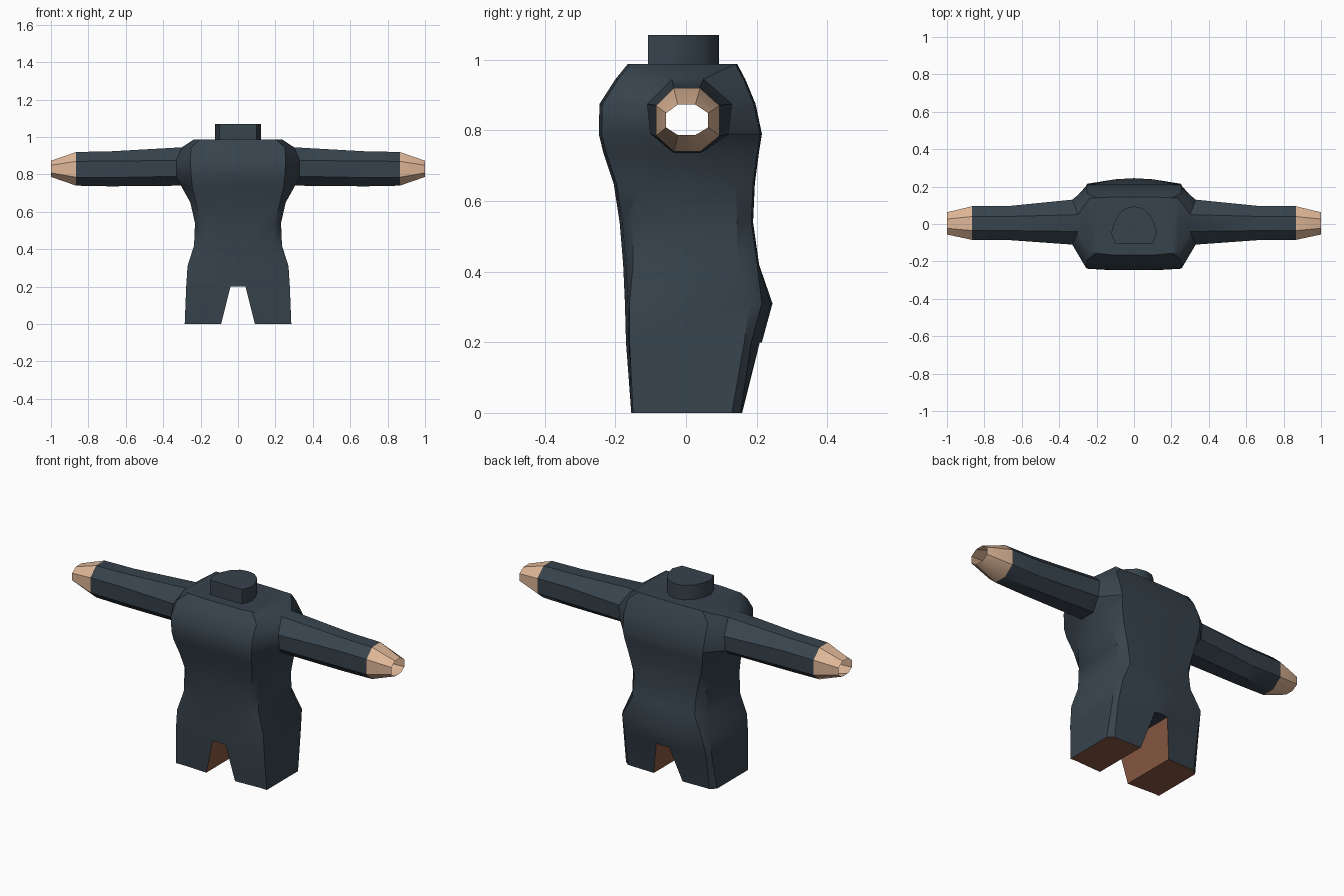
import bpy, bmesh, math

if "Cube" in bpy.data.objects:
    bpy.data.objects.remove(bpy.data.objects["Cube"])


def material(name, rgb):
    m = bpy.data.materials.new(name)
    m.diffuse_color = (*rgb, 1)
    m.use_nodes = True
    m.node_tree.nodes["Principled BSDF"].inputs["Base Color"].default_value = m.diffuse_color
    return m


cloth = material("slate_cloth", (0.038, 0.056, 0.073))
skin = material("tan_skin", (0.73, 0.47, 0.31))
lining = material("brown_lining", (0.26, 0.105, 0.06))


def finish(bm, name, mats, angle, mirrored=False):
    bmesh.ops.recalc_face_normals(bm, faces=bm.faces[:])
    me = bpy.data.meshes.new(name)
    bm.to_mesh(me)
    bm.free()
    for m in mats:
        me.materials.append(m)
    ob = bpy.data.objects.new(name, me)
    bpy.context.collection.objects.link(ob)
    bpy.context.view_layer.objects.active = ob
    ob.select_set(True)
    if mirrored:
        mod = ob.modifiers.new("mirror", 'MIRROR')
        mod.use_clip = True
        bpy.ops.object.modifier_apply(modifier=mod.name)
    bpy.ops.object.shade_smooth_by_angle(angle=math.radians(angle))
    ob.select_set(False)
    return ob


# Torso sections: height, front y, back y, inner column x, corner x,
# side x, side front y, side back y
ROWS = [
    (0.00, -.155, .160, .09, .255, .285, -.150, .130),
    (0.20, -.170, .215, .04, .255, .277, -.160, .165),
    (0.31, -.173, .245, .10, .250, .270, -.160, .180),
    (0.42, -.178, .207, .10, .195, .235, -.150, .145),
    (0.54, -.188, .190, .10, .195, .230, -.150, .145),
    (0.65, -.205, .195, .11, .225, .255, -.130, .140),
    (0.74, -.235, .207, .12, .245, .305, -.040, .050),
    (0.79, -.247, .215, .12, .250, .330, -.100, .120),
    (0.875, -.245, .197, .12, .255, .330, -.110, .130),
    (0.945, -.200, .168, .12, .250, .300, -.040, .050),
    (0.988, -.165, .145, .12, .200, .235, -.155, .140),
]

bm = bmesh.new()
rings = []
for z, f, b, xm, xc, xs, sf, sb in ROWS:
    drop = .03 if .1 < z < .4 else .005
    pts = [(0, f), (xm, f), (xc, f + .008), (xs, sf),
           (xs, sb), (xc, b - drop), (xm, b - drop * .2), (0, b)]
    rings.append([bm.verts.new((x, y, z)) for x, y in pts])

# Torso wall, with the leg gap and the arm opening left out
for r in range(len(rings) - 1):
    for c in range(7):
        if (r == 0 and c in (0, 6)) or (6 <= r < 9 and c == 3):
            continue
        lo, hi = rings[r], rings[r + 1]
        bm.faces.new((lo[c], lo[c + 1], hi[c + 1], hi[c]))

# Shoulder cap, crotch, inner thigh and leg end
bm.faces.new(rings[-1])
bm.faces.new([rings[1][i] for i in (0, 1, 6, 7)])
bm.faces.new((rings[0][1], rings[0][6], rings[1][6], rings[1][1])).material_index = 2
bm.faces.new(rings[0][1:7]).material_index = 2

# Octagonal sleeve and open hand stub grown from the arm opening
ARM = [(-.035, .74), (-.085, .785), (-.085, .87), (-.035, .92),
       (.04, .92), (.095, .87), (.095, .785), (.04, .74)]
loop = [rings[r][3] for r in (6, 7, 8, 9)] + [rings[r][4] for r in (9, 8, 7, 6)]
for x, sy, sz, mat in ((.68, 1, 1.04, 0), (.865, 1, 1, 0), (1.0, .66, .48, 1)):
    new = [bm.verts.new((x, y * sy, .83 + (z - .83) * sz)) for y, z in ARM]
    for i in range(8):
        j = (i + 1) % 8
        bm.faces.new((loop[i], loop[j], new[j], new[i])).material_index = mat
    loop = new

for v in rings[0][::7]:
    bm.verts.remove(v)
finish(bm, "body_suit", (cloth, skin, lining), 35, True)

# Collar: flat at the front, rounded at the back
bm = bmesh.new()
half = [(.10, -.107), (.122, -.05), (.11, 0), (.085, .05), (.045, .085)]
outline = half + [(0, .094)] + [(-x, y) for x, y in reversed(half)]
low = [bm.verts.new((x, y, .98)) for x, y in outline]
top = [bm.verts.new((x, y, 1.07)) for x, y in outline]
for i in range(len(low)):
    j = (i + 1) % len(low)
    bm.faces.new((low[i], low[j], top[j], top[i]))
bm.faces.new(top)
finish(bm, "collar", (cloth,), 35)
